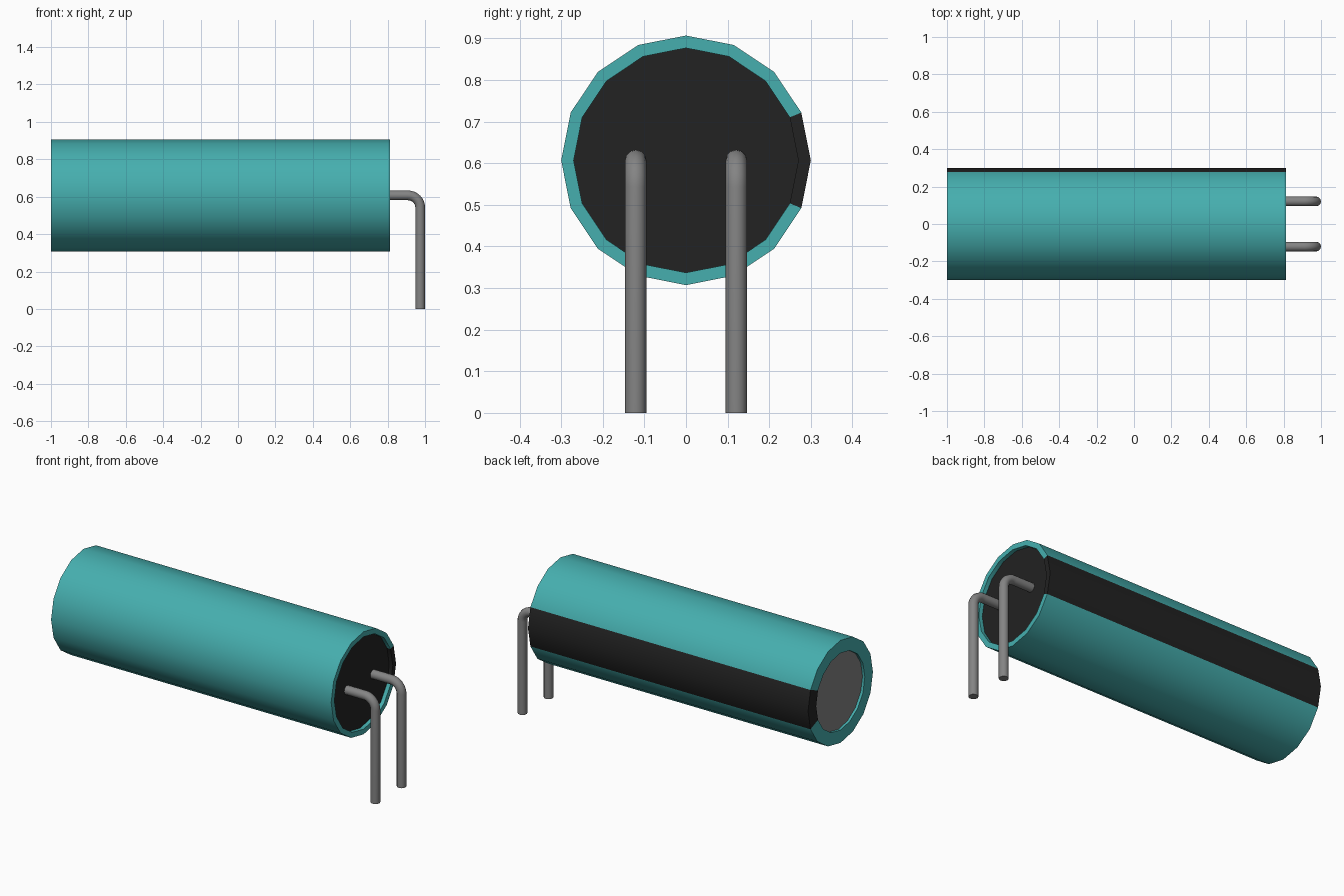
import bpy, bmesh, math
from mathutils import Vector

cube = bpy.data.objects.get("Cube")
if cube:
    bpy.data.objects.remove(cube, do_unlink=True)

AXIS_Z = 0.607
SIDES = 16


def material(name, rgb, rough=0.5):
    m = bpy.data.materials.new(name)
    m.use_nodes = True
    m.diffuse_color = (*rgb, 1)
    bsdf = m.node_tree.nodes["Principled BSDF"]
    bsdf.inputs["Base Color"].default_value = (*rgb, 1)
    bsdf.inputs["Roughness"].default_value = rough
    return m


teal = material("teal", (0.061, 0.428, 0.428))
black = material("black", (0.016, 0.016, 0.016))
grey = material("metal grey", (0.23, 0.23, 0.23))


def smooth(obj):
    bpy.ops.object.select_all(action='DESELECT')
    obj.select_set(True)
    bpy.context.view_layer.objects.active = obj
    bpy.ops.object.shade_smooth_by_angle(angle=math.radians(35))


def add_mesh(name, bm, mats):
    mesh = bpy.data.meshes.new(name)
    bm.to_mesh(mesh)
    bm.free()
    obj = bpy.data.objects.new(name, mesh)
    bpy.context.collection.objects.link(obj)
    for m in mats:
        mesh.materials.append(m)
    return obj


def ring(bm, x, r):
    """Polygon ring around the body's long axis, with a corner on +y."""
    return [bm.verts.new((x, r * math.cos(a), AXIS_Z + r * math.sin(a)))
            for a in (2 * math.pi * i / SIDES for i in range(SIDES))]


# Sleeve: outer wall, end rims and recess walls, with a black stripe at the back
profile = [(0.79, 0.27), (0.813, 0.27), (0.813, 0.30),
           (-1.0, 0.30), (-1.0, 0.225), (-0.985, 0.225)]
bm = bmesh.new()
rings = [ring(bm, x, r) for x, r in profile]
for a, b in zip(rings, rings[1:]):
    for i in range(SIDES):
        j = (i + 1) % SIDES
        face = bm.faces.new((a[i], b[i], b[j], a[j]))
        face.material_index = 1 if i in (0, SIDES - 1) else 0
# the +y/+z winding faces outward once the outer wall points away from the axis
probe = [f for f in bm.faces if abs(f.calc_center_median().x) < 0.2][0]
probe.normal_update()
if probe.normal.dot(probe.calc_center_median() - Vector((0, 0, AXIS_Z))) < 0:
    bmesh.ops.reverse_faces(bm, faces=bm.faces[:])
smooth(add_mesh("sleeve", bm, [teal, black]))


# Recessed end discs
def end_disc(name, x, r, mat, sign):
    bm = bmesh.new()
    face = bm.faces.new(ring(bm, x, r))
    face.normal_update()
    if face.normal.x * sign < 0:
        face.normal_flip()
    add_mesh(name, bm, [mat])


end_disc("rubber_seal", 0.79, 0.27, black, 1)
end_disc("can_end", -0.985, 0.225, grey, -1)


# Bent wire leads
def lead(name, y, x=0.974, bend=0.065, radius=0.026):
    path = [(0.78, AXIS_Z)]
    for k in range(9):
        a = math.pi / 2 * (1 - k / 8)
        path.append((x - bend + bend * math.cos(a), AXIS_Z - bend + bend * math.sin(a)))
    path.append((x, 0.0))
    curve = bpy.data.curves.new(name, 'CURVE')
    curve.dimensions = '3D'
    curve.bevel_depth = radius
    curve.bevel_resolution = 4
    curve.use_fill_caps = True
    spline = curve.splines.new('POLY')
    spline.points.add(len(path) - 1)
    for p, (px, pz) in zip(spline.points, path):
        p.co = (px, y, pz, 1)
    curve.materials.append(grey)
    obj = bpy.data.objects.new(name, curve)
    bpy.context.collection.objects.link(obj)
    bpy.ops.object.select_all(action='DESELECT')
    obj.select_set(True)
    bpy.context.view_layer.objects.active = obj
    bpy.ops.object.convert(target='MESH')
    smooth(bpy.context.view_layer.objects.active)


lead("front_lead", -0.121)
lead("back_lead", 0.121)
